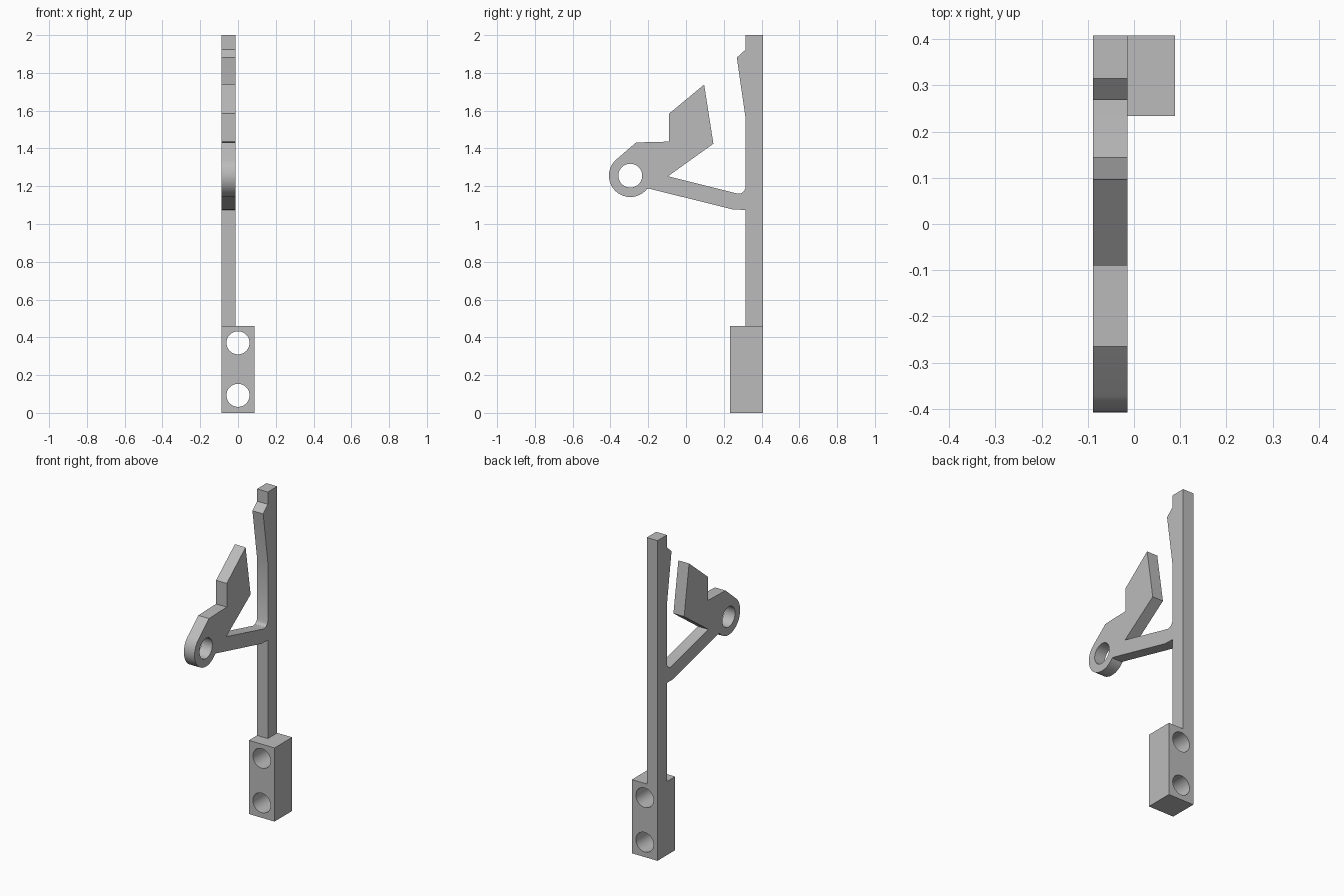
import bpy
import bmesh
from math import cos, sin, radians
from mathutils import Matrix, Vector

old = bpy.data.objects.get("Cube")
if old:
    bpy.data.objects.remove(old, do_unlink=True)

grey = bpy.data.materials.new("plain grey")
grey.use_nodes = True
GREY = (0.5, 0.5, 0.5, 1)
grey.diffuse_color = GREY
for node in grey.node_tree.nodes:
    if node.type == 'BSDF_PRINCIPLED':
        node.inputs["Base Color"].default_value = GREY


def add_object(name, bm):
    bmesh.ops.recalc_face_normals(bm, faces=bm.faces)
    mesh = bpy.data.meshes.new(name)
    bm.to_mesh(mesh)
    bm.free()
    mesh.materials.append(grey)
    obj = bpy.data.objects.new(name, mesh)
    bpy.context.collection.objects.link(obj)
    return obj


def extrude_profile(name, points, x0, x1):
    """Side profile of (y, z) points, extruded along x."""
    bm = bmesh.new()
    face = bm.faces.new([bm.verts.new((x0, y, z)) for y, z in points])
    result = bmesh.ops.extrude_face_region(bm, geom=[face])
    verts = [v for v in result["geom"] if isinstance(v, bmesh.types.BMVert)]
    bmesh.ops.translate(bm, verts=verts, vec=(x1 - x0, 0, 0))
    return add_object(name, bm)


def drill(obj, name, centre, radius, axis):
    """Cut a round through hole along the given axis."""
    bm = bmesh.new()
    turn = 'Y' if axis == 'X' else 'X'
    matrix = Matrix.Translation(Vector(centre)) @ Matrix.Rotation(radians(90), 4, turn)
    bmesh.ops.create_cone(bm, cap_ends=True, segments=48, radius1=radius,
                          radius2=radius, depth=0.6, matrix=matrix)
    cutter = add_object(name, bm)
    cutter.hide_render = True
    cutter.hide_set(True)
    mod = obj.modifiers.new(name, 'BOOLEAN')
    mod.operation = 'DIFFERENCE'
    mod.solver = 'EXACT'
    mod.object = cutter
    return cutter


def finish(obj, cutters):
    """Apply the cuts, remove the cutters, smooth the round walls."""
    bpy.ops.object.select_all(action='DESELECT')
    obj.select_set(True)
    bpy.context.view_layer.objects.active = obj
    for mod in list(obj.modifiers):
        bpy.ops.object.modifier_apply(modifier=mod.name)
    for cutter in cutters:
        bpy.data.objects.remove(cutter, do_unlink=True)
    bpy.ops.object.shade_smooth_by_angle(angle=radians(25))


LEFT, RIGHT = 0.0885, -0.0885
BACK, POST_FRONT = 0.408, 0.315
BLOCK_TOP = 0.46
HUB_Y, HUB_Z, HUB_R = -0.295, 1.256, 0.113

# Mounting block with two bolt holes
block = extrude_profile(
    "mounting_block",
    [(0.234, 0), (BACK, 0), (BACK, BLOCK_TOP), (0.234, BLOCK_TOP)], RIGHT, LEFT)
cutters = [drill(block, "bolt_hole_cutter", (0, 0.32, z), 0.061, 'Y')
           for z in (0.093, 0.371)]
finish(block, cutters)

# Post with catch, strut, pivot hub and hook in one flat profile
post_and_catch = [(BACK, BLOCK_TOP), (BACK, 2), (POST_FRONT, 2),
                  (POST_FRONT, 1.923), (0.269, 1.881), (POST_FRONT, 1.563)]
strut_top = [(POST_FRONT, 1.192), (0.308, 1.175), (0.293, 1.163),
             (0.272, 1.161), (-0.095, 1.253)]
hook = [(0.145, 1.425), (0.096, 1.738), (-0.09, 1.584),
        (-0.09, 1.436), (-0.19, 1.434), (-0.265, 1.431)]
hub = [(HUB_Y + HUB_R * cos(radians(a)), HUB_Z + HUB_R * sin(radians(a)))
       for a in range(132, 323, 5)]
strut_bottom = [(-0.195, 1.187), (0.253, 1.076),
                (POST_FRONT, 1.075), (POST_FRONT, BLOCK_TOP)]
frame = extrude_profile(
    "post_strut_and_hook",
    post_and_catch + strut_top + hook + hub + strut_bottom, RIGHT, -0.0145)
finish(frame, [drill(frame, "pivot_hole_cutter", (0, HUB_Y, HUB_Z), 0.063, 'X')])
